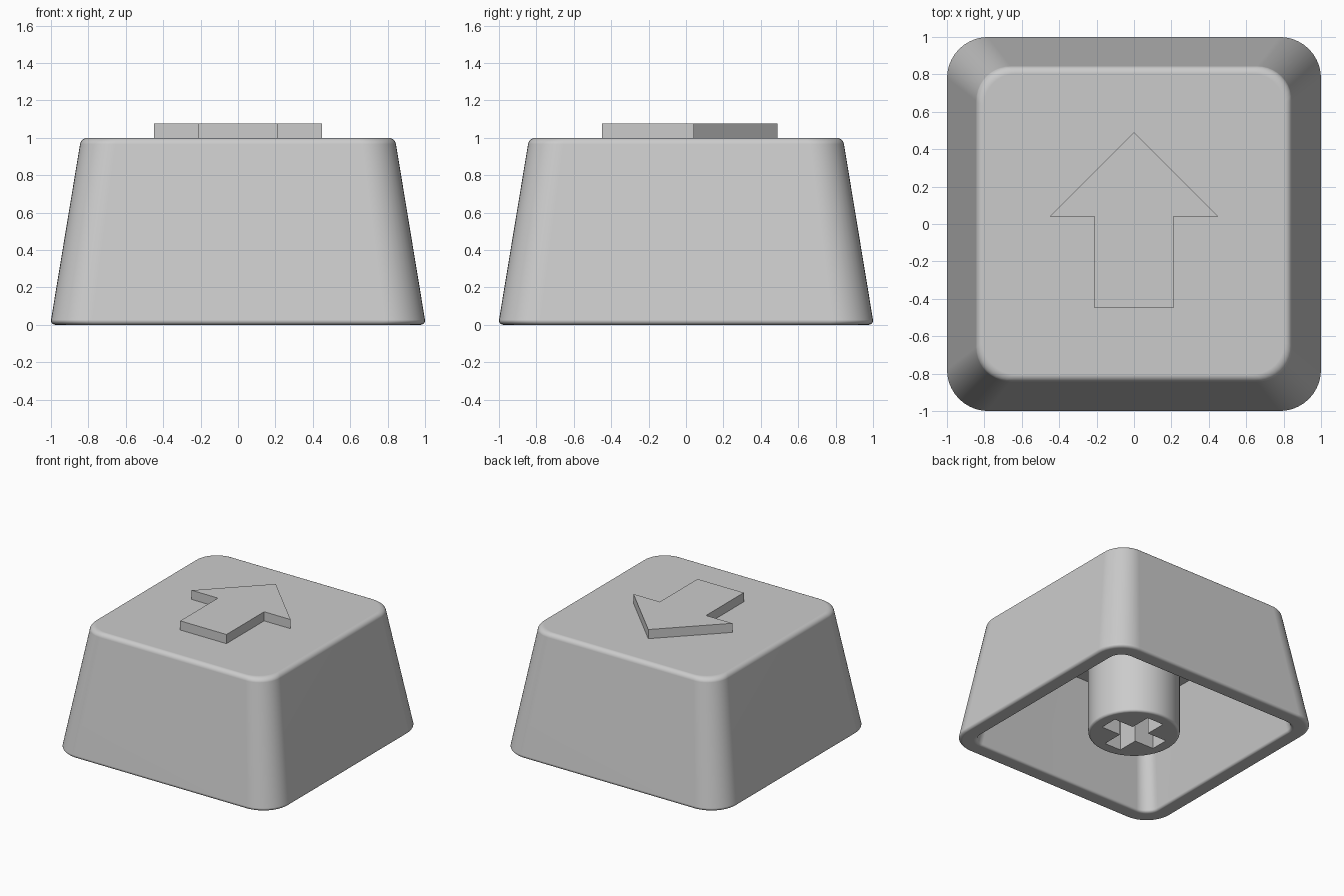
import bpy
import bmesh
from math import cos, sin, pi, radians

if "Cube" in bpy.data.objects:
    bpy.data.objects.remove(bpy.data.objects["Cube"], do_unlink=True)

CEILING = 0.84

# One plain grey plastic for everything
plastic = bpy.data.materials.new("grey plastic")
plastic.use_nodes = True
grey = (0.6, 0.6, 0.6, 1)
plastic.diffuse_color = grey
plastic.node_tree.nodes["Principled BSDF"].inputs["Base Color"].default_value = grey


def make_object(name, bm, smooth=True):
    bmesh.ops.recalc_face_normals(bm, faces=bm.faces)
    mesh = bpy.data.meshes.new(name)
    bm.to_mesh(mesh)
    bm.free()
    mesh.materials.append(plastic)
    obj = bpy.data.objects.new(name, mesh)
    bpy.context.collection.objects.link(obj)
    if smooth:
        smooth_object(obj)
    return obj


def smooth_object(obj):
    bpy.ops.object.select_all(action="DESELECT")
    obj.select_set(True)
    bpy.context.view_layer.objects.active = obj
    bpy.ops.object.shade_smooth_by_angle(angle=radians(35))
    weighted = obj.modifiers.new("even shading", "WEIGHTED_NORMAL")
    weighted.keep_sharp = True


def rounded_square(half, radius, z, steps=10):
    points = []
    for corner in range(4):
        middle = pi / 4 + corner * pi / 2
        cx = (half - radius) * (1 if cos(middle) > 0 else -1)
        cy = (half - radius) * (1 if sin(middle) > 0 else -1)
        for i in range(steps + 1):
            a = corner * pi / 2 + i / steps * pi / 2
            points.append((cx + radius * cos(a), cy + radius * sin(a), z))
    return points


def circle(radius, z, steps=48):
    return [(radius * cos(2 * pi * i / steps), radius * sin(2 * pi * i / steps), z)
            for i in range(steps)]


def loft(bm, rings):
    loops = [[bm.verts.new(p) for p in ring] for ring in rings]
    for low, high in zip(loops, loops[1:]):
        for i in range(len(low)):
            j = (i + 1) % len(low)
            bm.faces.new((low[i], low[j], high[j], high[i]))
    bm.faces.new(loops[0])
    bm.faces.new(loops[-1])


def arc(x, z, radius, start, end, steps=5):
    angles = [radians(start + (end - start) * i / steps) for i in range(steps + 1)]
    return [(x + radius * cos(a), z + radius * sin(a)) for a in angles]


def prism(bm, outline, low, high):
    base = bm.faces.new([bm.verts.new((x, y, low)) for x, y in outline])
    top = bmesh.ops.extrude_face_region(bm, geom=[base])["geom"]
    verts = [v for v in top if isinstance(v, bmesh.types.BMVert)]
    bmesh.ops.translate(bm, verts=verts, vec=(0, 0, high - low))


# Hollow cap: inner ceiling, inner wall, rim, outer wall, top
inner = [(0.735, CEILING)] + arc(0.89, 0.02, 0.02, 180, 270, 4)
outer = arc(0.977, 0.023, 0.023, 270, 369) + arc(0.805, 0.96, 0.04, 9, 90)
bm = bmesh.new()
loft(bm, [rounded_square(w, 0.13 * w, z) for w, z in inner]
     + [rounded_square(w, 0.22 * w, z) for w, z in outer])
make_object("cap_shell", bm)

# Round stem with a softened lower edge
bm = bmesh.new()
loft(bm, [circle(r, z) for r, z in arc(0.325, 0.02, 0.02, 270, 360, 4)]
     + [circle(0.345, CEILING + 0.02)])
stem = make_object("stem", bm, smooth=False)

# Cross-shaped socket cut into the stem
long, thin = 0.25, 0.075
quarter = [(long, -thin), (long, thin), (thin, thin)]
cross = []
for turn in range(4):
    for x, y in quarter:
        for _ in range(turn):
            x, y = -y, x
        cross.append((x, y))
bm = bmesh.new()
prism(bm, cross, -0.1, 0.6)
cutter = make_object("socket_cutter", bm, smooth=False)
cutter.hide_render = True
cut = stem.modifiers.new("socket", "BOOLEAN")
cut.operation = "DIFFERENCE"
cut.solver = "EXACT"
cut.object = cutter
bpy.context.view_layer.objects.active = stem
bpy.ops.object.modifier_apply(modifier=cut.name)
bpy.data.objects.remove(cutter, do_unlink=True)
smooth_object(stem)

# Raised arrow on the top
half_arrow = [(0.21, -0.45), (0.21, 0.04), (0.45, 0.04)]
arrow = half_arrow + [(0, 0.49)] + [(-x, y) for x, y in reversed(half_arrow)]
bm = bmesh.new()
prism(bm, arrow, 0.98, 1.075)
make_object("raised_arrow", bm, smooth=False)
